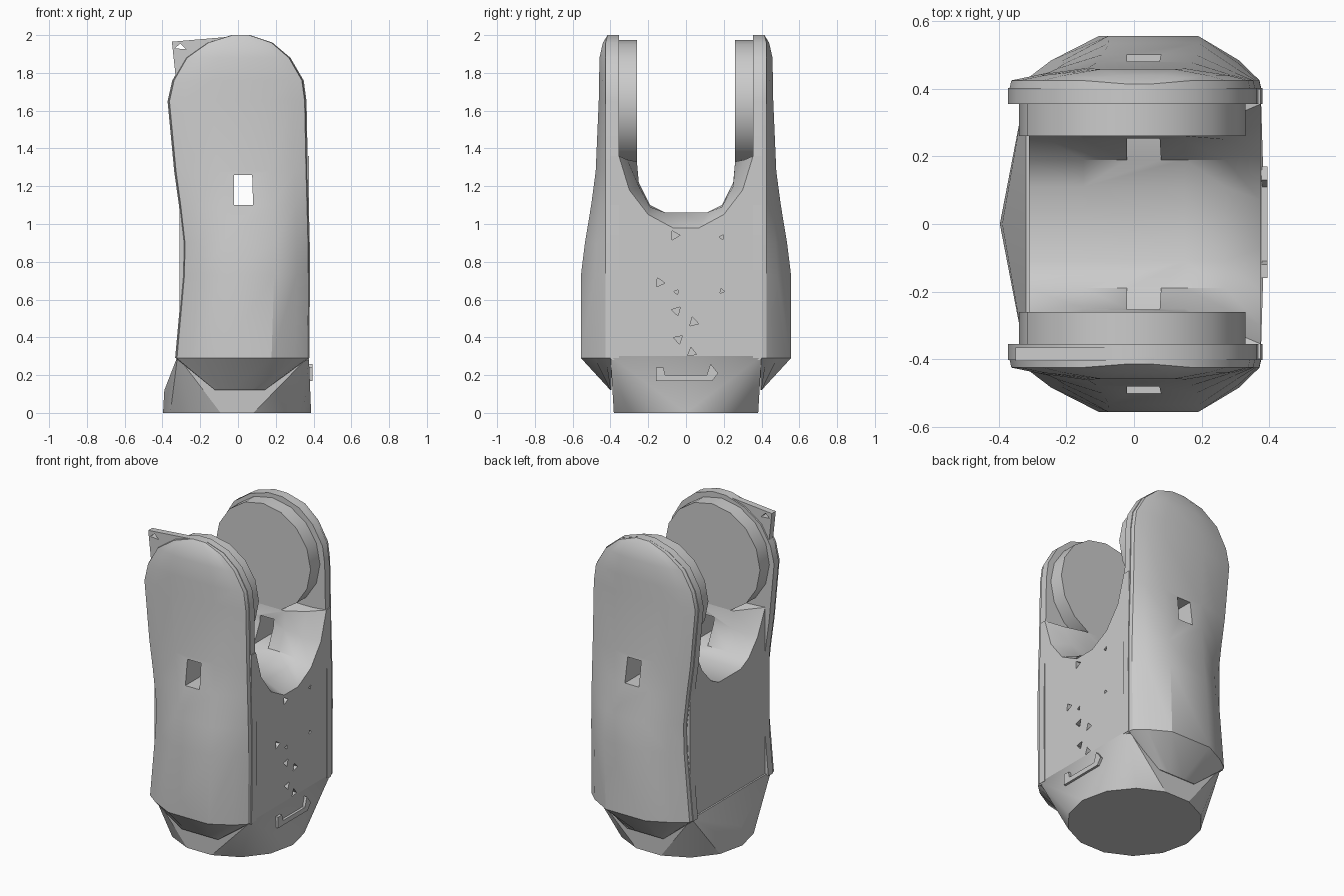
import bpy, bmesh
from math import radians, sin, cos, tau

if "Cube" in bpy.data.objects:
    bpy.data.objects.remove(bpy.data.objects["Cube"])

grey = bpy.data.materials.new("plain_grey")
grey.use_nodes = True
COLOUR = (0.6, 0.6, 0.6, 1)
grey.diffuse_color = COLOUR
next(n for n in grey.node_tree.nodes
     if n.type == "BSDF_PRINCIPLED").inputs["Base Color"].default_value = COLOUR


def finish(bm, name):
    bmesh.ops.recalc_face_normals(bm, faces=bm.faces)
    mesh = bpy.data.meshes.new(name)
    bm.to_mesh(mesh)
    bm.free()
    mesh.materials.append(grey)
    ob = bpy.data.objects.new(name, mesh)
    bpy.context.collection.objects.link(ob)
    return ob


def loft(name, rings, bm=None):
    """Closed rings of equal length, bridged with quads and capped."""
    own = bm is None
    bm = bm or bmesh.new()
    loops = [[bm.verts.new(p) for p in r] for r in rings]
    n = len(loops[0])
    for a, b in zip(loops, loops[1:]):
        for i in range(n):
            j = (i + 1) % n
            bm.faces.new((a[i], a[j], b[j], b[i]))
    bm.faces.new(loops[0][::-1])
    bm.faces.new(loops[-1])
    return finish(bm, name) if own else None


def slab_y(name, outline, y0, y1):
    return loft(name, [[(x, y, z) for x, z in outline] for y in (y0, y1)])


def slab_x(name, outline, x0, x1, bm=None):
    return loft(name, [[(x, y, z) for y, z in outline] for x in (x0, x1)], bm)


def cut(ob, cutter):
    cutter.hide_render = True
    mod = ob.modifiers.new("cut", "BOOLEAN")
    mod.operation, mod.object, mod.solver = "DIFFERENCE", cutter, "EXACT"
    bpy.ops.object.select_all(action="DESELECT")
    bpy.context.view_layer.objects.active = ob
    ob.select_set(True)
    bpy.ops.object.modifier_apply(modifier=mod.name)


parts = []

# Round foot blending into the rectangular body
bm = bmesh.new()
for z, r in ((0, 0.392), (0.12, 0.385)):
    for i in range(14):
        a = tau * i / 14
        bm.verts.new((r * cos(a) - 0.005, r * sin(a), z))
for x in (-0.32, 0.375):
    for y in (-0.4, 0.4):
        bm.verts.new((x, y, 0.3))
bmesh.ops.convex_hull(bm, input=bm.verts)
parts.append(finish(bm, "foot"))

# Body with a U-shaped saddle, flared at its ends
narrow = [(0.26, 1.33), (0.25, 1.22), (0.19, 1.1), (0.11, 1.06)]
left_lip = [(0.355, 1.36), (0.28, 1.2), (0.19, 1.1), (0.11, 1.06)]
bevel = [(0.31, 1.34), (0.25, 1.2), (0.19, 1.09), (0.11, 1.06)]
wide = [(0.355, 1.36), (0.3, 1.18), (0.2, 1.05), (0.07, 0.98)]
rings = []
for x, u in ((-0.31, left_lip), (-0.15, narrow), (0.15, narrow), (0.27, bevel), (0.375, wide)):
    half = [(0.4, 0.28), (0.4, 1.36)] + u
    ring = half + [(-y, z) for y, z in reversed(half)]
    rings.append([(x, y, z) for y, z in ring])
body = loft("body", rings)
parts.append(body)

# Arm silhouette: height, low x, high x, outer depth
rows = [(0.12, -0.12, 0.14, 0.40), (0.29, -0.33, 0.375, 0.556), (0.73, -0.29, 0.378, 0.556),
        (0.9, -0.287, 0.377, 0.535), (1.1, -0.31, 0.372, 0.502), (1.28, -0.335, 0.367, 0.478),
        (1.65, -0.37, 0.36, 0.462), (1.76, -0.345, 0.345, 0.46), (1.88, -0.275, 0.275, 0.458),
        (1.96, -0.16, 0.18, 0.44), (2.0, -0.03, 0.06, 0.415)]
outline = [(xl - 0.003, z) for z, xl, xr, d in rows[1:]]
outline += [(xr + 0.003, z) for z, xl, xr, d in reversed(rows[1:])]
disc = [(0.335 * cos(tau * i / 16) - 0.005, 1.64 + 0.335 * sin(tau * i / 16)) for i in range(16)]

windowed = [body]
for s, side in ((-1, "front"), (1, "back")):
    # Bulged outer shell
    rings = []
    for z, xl, xr, d in rows:
        w, edge = xr - xl, min(0.425, d)
        shoulder = edge + 0.45 * (d - edge)
        cols = [(0, 0.395), (0.01, edge), (0.12, shoulder), (0.32, d),
                (0.72, d), (0.9, shoulder), (0.99, edge), (1, 0.395)]
        rings.append([(xl + t * w, s * y, z) for t, y in cols])
    shell = loft(side + "_shell", rings)
    # Backing plate and inner round pad
    plate = slab_y(side + "_plate", outline, s * 0.355, s * 0.402)
    pad = slab_y(side + "_round_pad", disc, s * 0.26, s * 0.36)
    windowed += [shell, plate]
    parts += [shell, plate, pad]

# Pierced corner tab on the front arm
tab = slab_y("corner_tab", [(-0.35, 1.965), (-0.33, 1.78), (-0.15, 1.85), (0.02, 1.997)], -0.405, -0.365)
hole = slab_y("tab_cutter", [(-0.335, 1.93), (-0.275, 1.925), (-0.305, 1.955)], -0.5, -0.3)
cut(tab, hole)
parts.append(tab)

# Window through both arms
window = slab_y("window_cutter", [(-0.02, 1.1), (0.08, 1.1), (0.075, 1.26), (-0.02, 1.26)], -0.7, 0.7)
for ob in windowed:
    cut(ob, window)

# Small triangular nicks on the left side
bm = bmesh.new()
nicks = [(-0.06, 0.94), (0.19, 0.93), (-0.14, 0.69), (-0.05, 0.64), (0.19, 0.645),
         (-0.05, 0.54), (0.04, 0.48), (-0.04, 0.39), (0.03, 0.32)]
for i, (y, z) in enumerate(nicks):
    r = 0.015 if i in (1, 3, 4) else 0.028
    tri = [(y + r * cos(i + tau * k / 3), z + r * sin(i + tau * k / 3)) for k in range(3)]
    slab_x("", tri, 0.32, 0.42, bm)
nick_cutter = finish(bm, "nick_cutter")
cut(body, nick_cutter)

# Low bracket near the foot
bracket = [(-0.16, 0.17), (0.14, 0.17), (0.17, 0.21), (0.13, 0.26),
           (0.11, 0.2), (-0.11, 0.2), (-0.12, 0.24), (-0.16, 0.24)]
parts.append(slab_x("side_bracket", bracket, 0.35, 0.395))

for ob in (hole, window, nick_cutter):
    bpy.data.objects.remove(ob)

# Smooth shading with crisp edges
bpy.ops.object.select_all(action="DESELECT")
for ob in parts:
    ob.select_set(True)
bpy.context.view_layer.objects.active = body
bpy.ops.object.shade_smooth_by_angle(angle=radians(30))
